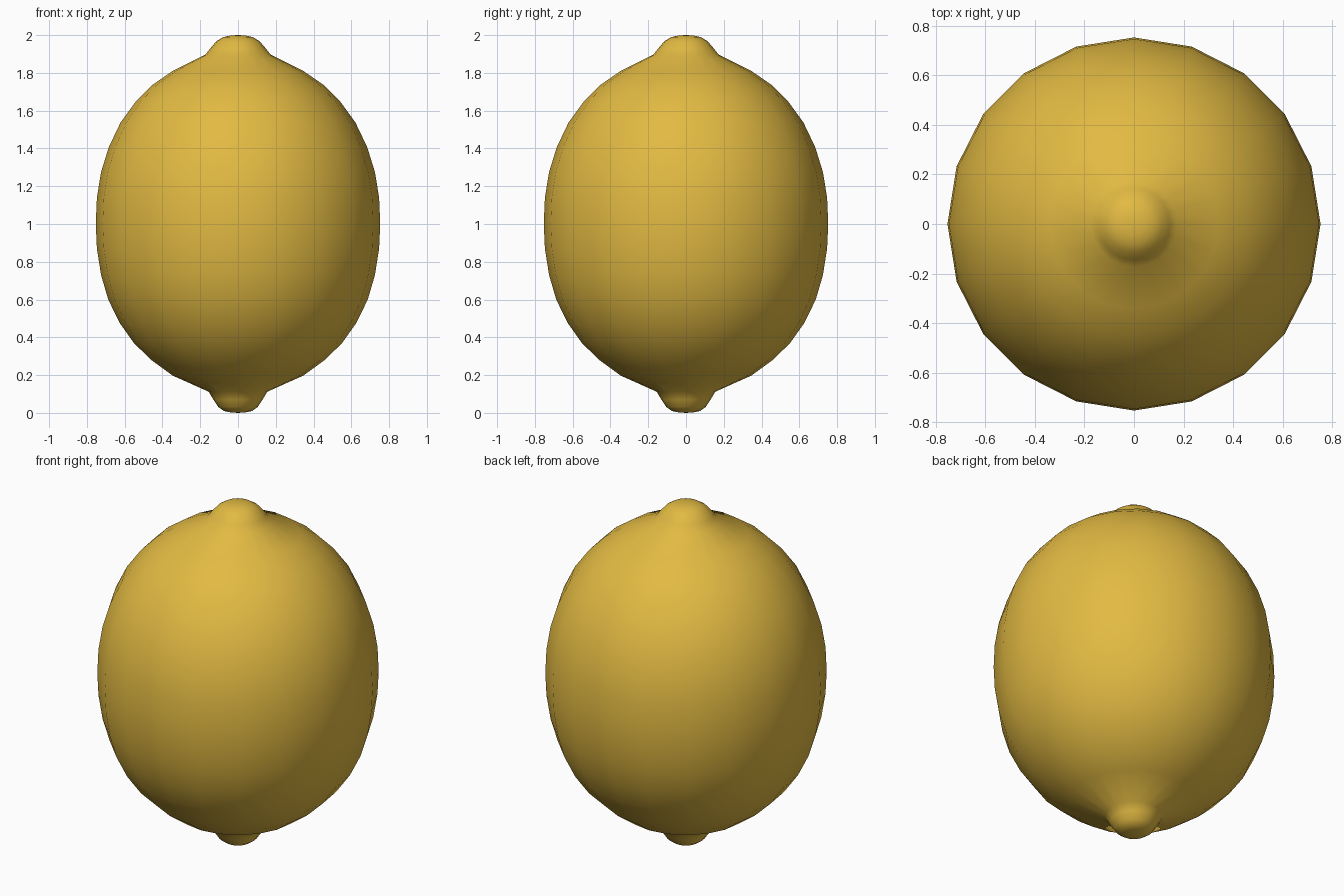
import bpy, bmesh, math

if "Cube" in bpy.data.objects:
    bpy.data.objects.remove(bpy.data.objects["Cube"])

SIDES = 20

# Lemon outline (radius, height) from bottom nub to top nub
profile = [(0.04, 0.003), (0.075, 0.01), (0.105, 0.032), (0.13, 0.07), (0.155, 0.112),
           (0.345, 0.197), (0.455, 0.277), (0.55, 0.368), (0.627, 0.477),
           (0.687, 0.6), (0.725, 0.73), (0.747, 0.87), (0.753, 1.0),
           (0.747, 1.14), (0.725, 1.275), (0.684, 1.407), (0.622, 1.537),
           (0.54, 1.65), (0.455, 1.735), (0.342, 1.813), (0.173, 1.897),
           (0.145, 1.932), (0.115, 1.967), (0.08, 1.989), (0.04, 1.998)]

# Spin the outline into rings and bridge them
bm = bmesh.new()
rings = [[bm.verts.new((r * math.cos(2 * math.pi * i / SIDES),
                        r * math.sin(2 * math.pi * i / SIDES), z))
          for i in range(SIDES)] for r, z in profile]
bottom = bm.verts.new((0, 0, 0))
top = bm.verts.new((0, 0, 2))
for i in range(SIDES):
    j = (i + 1) % SIDES
    for a, b in zip(rings, rings[1:]):
        bm.faces.new((a[i], a[j], b[j], b[i]))
    bm.faces.new((bottom, rings[0][j], rings[0][i]))
    bm.faces.new((top, rings[-1][i], rings[-1][j]))
for f in bm.faces:
    f.smooth = True

mesh = bpy.data.meshes.new("lemon")
bm.to_mesh(mesh)
bm.free()
lemon = bpy.data.objects.new("lemon", mesh)
bpy.context.collection.objects.link(lemon)

# Lemon peel colour
peel = bpy.data.materials.new("lemon yellow")
peel.diffuse_color = (0.76, 0.49, 0.055, 1)
peel.use_nodes = True
peel.node_tree.nodes["Principled BSDF"].inputs["Base Color"].default_value = peel.diffuse_color
mesh.materials.append(peel)
